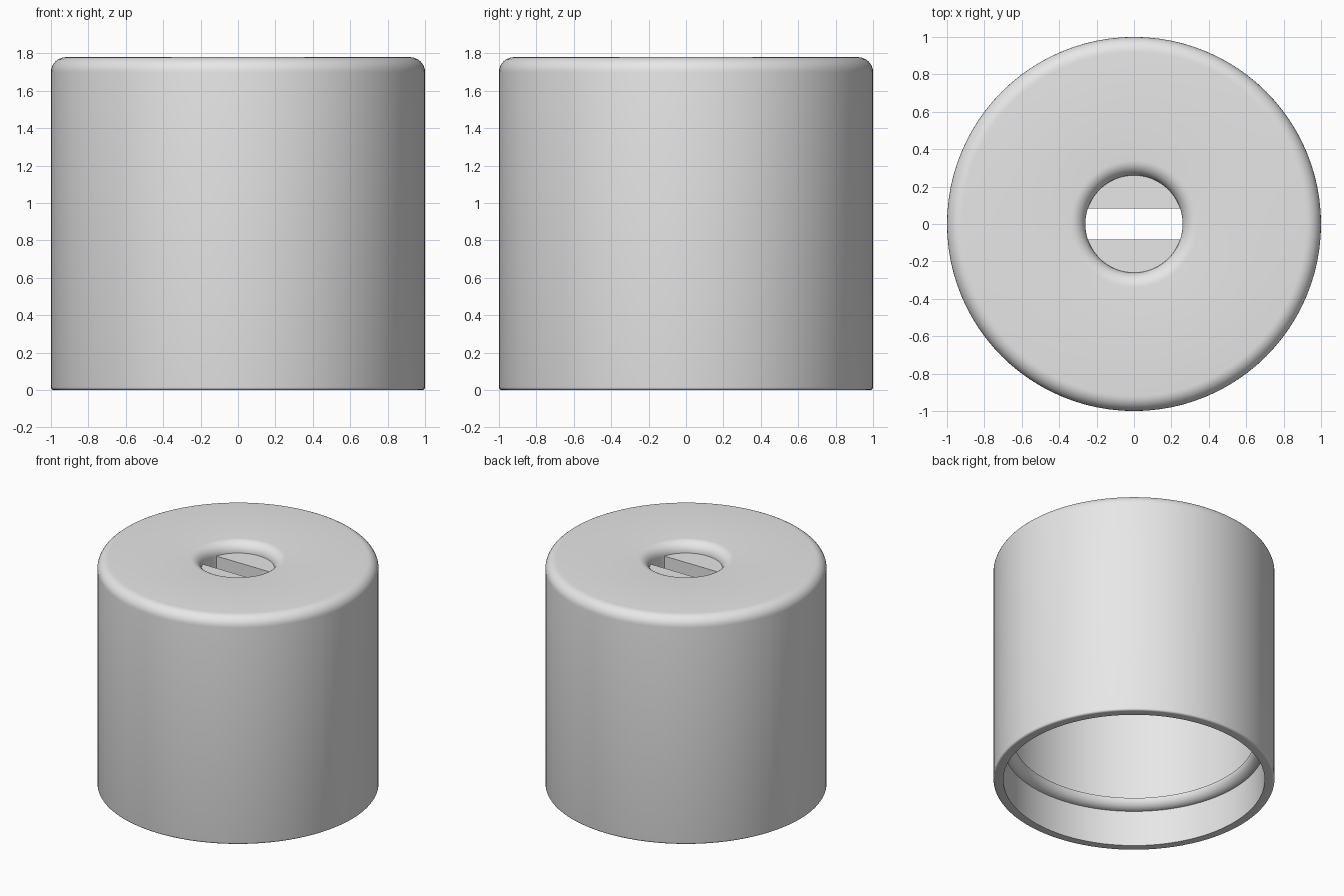
import bpy, bmesh, math

if "Cube" in bpy.data.objects:
    bpy.data.objects.remove(bpy.data.objects["Cube"])

HEIGHT, RADIUS = 1.78, 1.0
BORE, LIP = 0.93, 0.86          # inner wall and retaining lip radii
FILLET, HOLE = 0.08, 0.26       # top rounding and top opening radius
ROOF = 1.59                     # underside of the top
FLOOR = HEIGHT - FILLET         # level of the slotted plate
SLOT = 0.083                    # half the slot width
SEGMENTS = 96

grey = bpy.data.materials.new("light_grey")
grey.use_nodes = True
colour = (0.8, 0.8, 0.8, 1)
grey.diffuse_color = colour
grey.node_tree.nodes["Principled BSDF"].inputs["Base Color"].default_value = colour


def arc(cx, cz, r, start, end, steps=8):
    """Points on a circular arc, angles in degrees."""
    angles = [math.radians(start + (end - start) * i / steps) for i in range(steps + 1)]
    return [(cx + r * math.cos(a), cz + r * math.sin(a)) for a in angles]


def finish(bm, name):
    bmesh.ops.recalc_face_normals(bm, faces=bm.faces)
    mesh = bpy.data.meshes.new(name)
    bm.to_mesh(mesh)
    bm.free()
    mesh.materials.append(grey)
    obj = bpy.data.objects.new(name, mesh)
    bpy.context.collection.objects.link(obj)
    bpy.ops.object.select_all(action="DESELECT")
    obj.select_set(True)
    bpy.context.view_layer.objects.active = obj
    bpy.ops.object.shade_smooth_by_angle(angle=math.radians(35))
    return obj


# Cup body: closed wall section turned about the z axis
edge = 0.015
lip = BORE - LIP
profile = (
    [(BORE, 0)]
    + arc(RADIUS - edge, edge, edge, -90, 0, 4)
    + arc(RADIUS - FILLET, FLOOR, FILLET, 0, 90)
    + arc(HOLE + FILLET, FLOOR, FILLET, 90, 180)
    + [(HOLE, ROOF), (BORE, ROOF), (BORE, 0.28 + lip)]
    + arc(BORE, 0.28 + lip, lip, 180, 270)
)
bm = bmesh.new()
verts = [bm.verts.new((x, 0, z)) for x, z in profile]
edges = [bm.edges.new((v, verts[(i + 1) % len(verts)])) for i, v in enumerate(verts)]
bmesh.ops.spin(bm, geom=verts + edges, cent=(0, 0, 0), axis=(0, 0, 1),
               angle=math.tau, steps=SEGMENTS, use_merge=True)
bmesh.ops.remove_doubles(bm, verts=bm.verts, dist=1e-5)
finish(bm, "cup_body")

# Slotted plate: two circle segments either side of the slot
plate_radius = HOLE + 0.003
tilt = math.degrees(math.asin(SLOT / plate_radius))
for name, turn in (("back_slot_plate", 0), ("front_slot_plate", 180)):
    bm = bmesh.new()
    outline = arc(0, 0, plate_radius, turn + tilt, turn + 180 - tilt, 32)
    face = bm.faces.new([bm.verts.new((x, y, FLOOR)) for x, y in outline])
    result = bmesh.ops.extrude_face_region(bm, geom=[face], use_keep_orig=True)
    lower = [g for g in result["geom"] if isinstance(g, bmesh.types.BMVert)]
    bmesh.ops.translate(bm, vec=(0, 0, ROOF - FLOOR), verts=lower)
    finish(bm, name)
